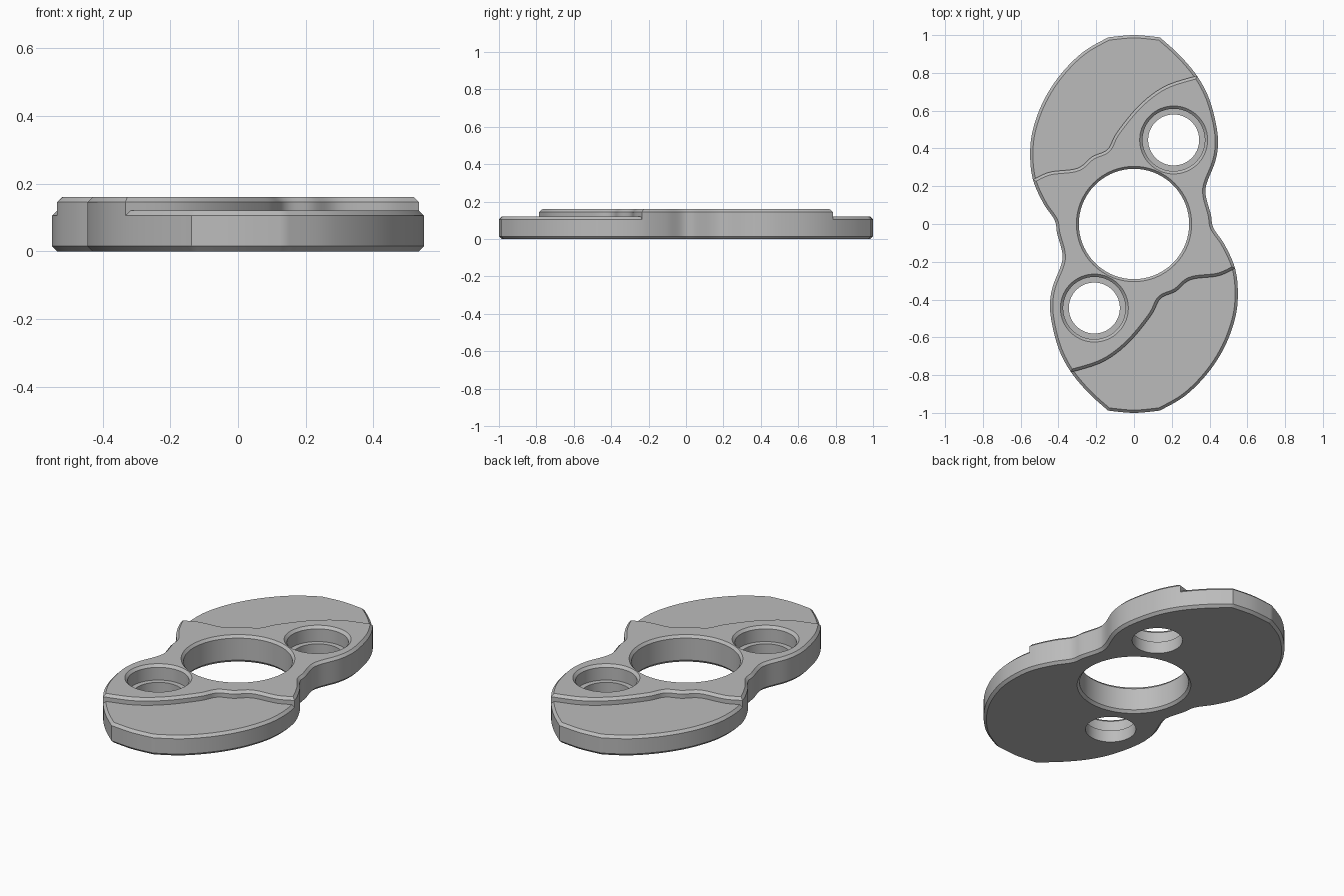
import bpy
import bmesh
import math
from mathutils import Vector

cube = bpy.data.objects.get("Cube")
if cube:
    bpy.data.objects.remove(cube, do_unlink=True)

CHAMFER = 0.015
FLOOR, TOP = 0.12, 0.16      # wing height and raised body height
STEPS = 6                    # curve samples per profile segment

metal = bpy.data.materials.new("plain_grey")
metal.use_nodes = True
grey = (0.5, 0.5, 0.5, 1)
metal.diffuse_color = grey
metal.node_tree.nodes["Principled BSDF"].inputs["Base Color"].default_value = grey


def smooth_path(points):
    """Catmull-Rom curve through the points, ends included."""
    pts = [Vector(p) for p in points]
    pts = [pts[0]] + pts + [pts[-1]]
    out = []
    for a, b, c, d in zip(pts, pts[1:], pts[2:], pts[3:]):
        for i in range(STEPS):
            t = i / STEPS
            out.append(0.5 * (2 * b + (c - a) * t + (2 * a - 5 * b + 4 * c - d) * t ** 2
                              + (3 * b - a - 3 * c + d) * t ** 3))
    return out + [pts[-2]]


def half_turn(points):
    return [-p for p in points]


def inset(loop, width):
    """Move a counter-clockwise loop inwards with mitred corners."""
    out = []
    for i, p in enumerate(loop):
        d1 = (p - loop[i - 1]).normalized()
        d2 = (loop[(i + 1) % len(loop)] - p).normalized()
        n1, n2 = Vector((-d1.y, d1.x)), Vector((-d2.y, d2.x))
        out.append(p + (n1 + n2) * width / (1 + n1.dot(n2)))
    return out


def skin(bm, rings):
    """Closed solid through a stack of (loop, height) rings."""
    rows = [[bm.verts.new((p.x, p.y, z)) for p in loop] for loop, z in rings]
    count = len(rows[0])
    for low, high in zip(rows, rows[1:]):
        for i in range(count):
            j = (i + 1) % count
            bm.faces.new((low[i], low[j], high[j], high[i]))
    bm.faces.new(rows[0][::-1])
    bm.faces.new(rows[-1])


def finish(bm, name):
    mesh = bpy.data.meshes.new(name)
    bm.to_mesh(mesh)
    bm.free()
    mesh.materials.append(metal)
    obj = bpy.data.objects.new(name, mesh)
    bpy.context.collection.objects.link(obj)
    return obj


def solid(name, rings):
    bm = bmesh.new()
    skin(bm, rings)
    return finish(bm, name)


def circle(x, y, radius, count=72):
    return [Vector((x + radius * math.cos(a), y + radius * math.sin(a)))
            for a in (math.tau * i / count for i in range(count))]


# Left edge of the plate: wing, waist and shoulder, from back to front
wing = [(-.137, .988), (-.27, .91), (-.39, .79), (-.48, .65), (-.535, .5), (-.55, .37)]
waist = [(-.535, .235), (-.48, .11), (-.42, .02), (-.407, -.05), (-.38, -.15),
         (-.385, -.215), (-.43, -.33), (-.445, -.43), (-.432, -.54), (-.395, -.67)]
shoulder = [(-.333, -.785), (-.24, -.895), (-.137, -.988)]
edge = smooth_path(wing + waist + shoulder)
tip = smooth_path([(-.137, -.988), (0, -1), (.137, -.988)])[1:-1]
half = edge + tip
outline = half + half_turn(half)

# Curved step between the raised body and the front wing
step = smooth_path([(-.333, -.785), (-.165, -.73), (-.03, -.63), (.09, -.485), (.14, -.395),
                    (.22, -.357), (.30, -.295), (.445, -.275), (.535, -.235)])
first = len(wing) * STEPS
last = first + len(waist) * STEPS
half = edge[first:last] + step[:-1]
raised = half + half_turn(half)

base_plate = solid("base_plate", [
    (inset(outline, CHAMFER), 0), (outline, CHAMFER),
    (outline, FLOOR - CHAMFER), (inset(outline, CHAMFER), FLOOR)])
raised_body = solid("raised_body", [
    (raised, FLOOR - CHAMFER), (raised, TOP - CHAMFER), (inset(raised, CHAMFER), TOP)])

# Hole cutter: chamfered centre bore and two counterbored side holes
over = 0.002
bore, pocket, hole, ledge = 0.292, 0.165, 0.135, 0.07
bm = bmesh.new()
flare = bore + CHAMFER - 0.002 + over
skin(bm, [(circle(0, 0, r), z) for r, z in (
    (flare, -over), (bore, CHAMFER), (bore, TOP - CHAMFER), (flare, TOP + over))])
for side in (1, -1):
    skin(bm, [(circle(side * 0.21, side * 0.445, r), z) for r, z in (
        (hole, -over), (hole, ledge), (pocket, ledge),
        (pocket, TOP - CHAMFER), (pocket + CHAMFER + over, TOP + over))])
cutter = finish(bm, "hole_cutter")
cutter.hide_render = True

# Cut the holes, then shade smoothly with sharp chamfers
for part in (base_plate, raised_body):
    cut = part.modifiers.new("holes", 'BOOLEAN')
    cut.operation = 'DIFFERENCE'
    cut.solver = 'EXACT'
    cut.object = cutter
    bpy.ops.object.select_all(action='DESELECT')
    bpy.context.view_layer.objects.active = part
    part.select_set(True)
    bpy.ops.object.modifier_apply(modifier=cut.name)
    bpy.ops.object.shade_smooth_by_angle(angle=math.radians(28))

bpy.data.objects.remove(cutter, do_unlink=True)
